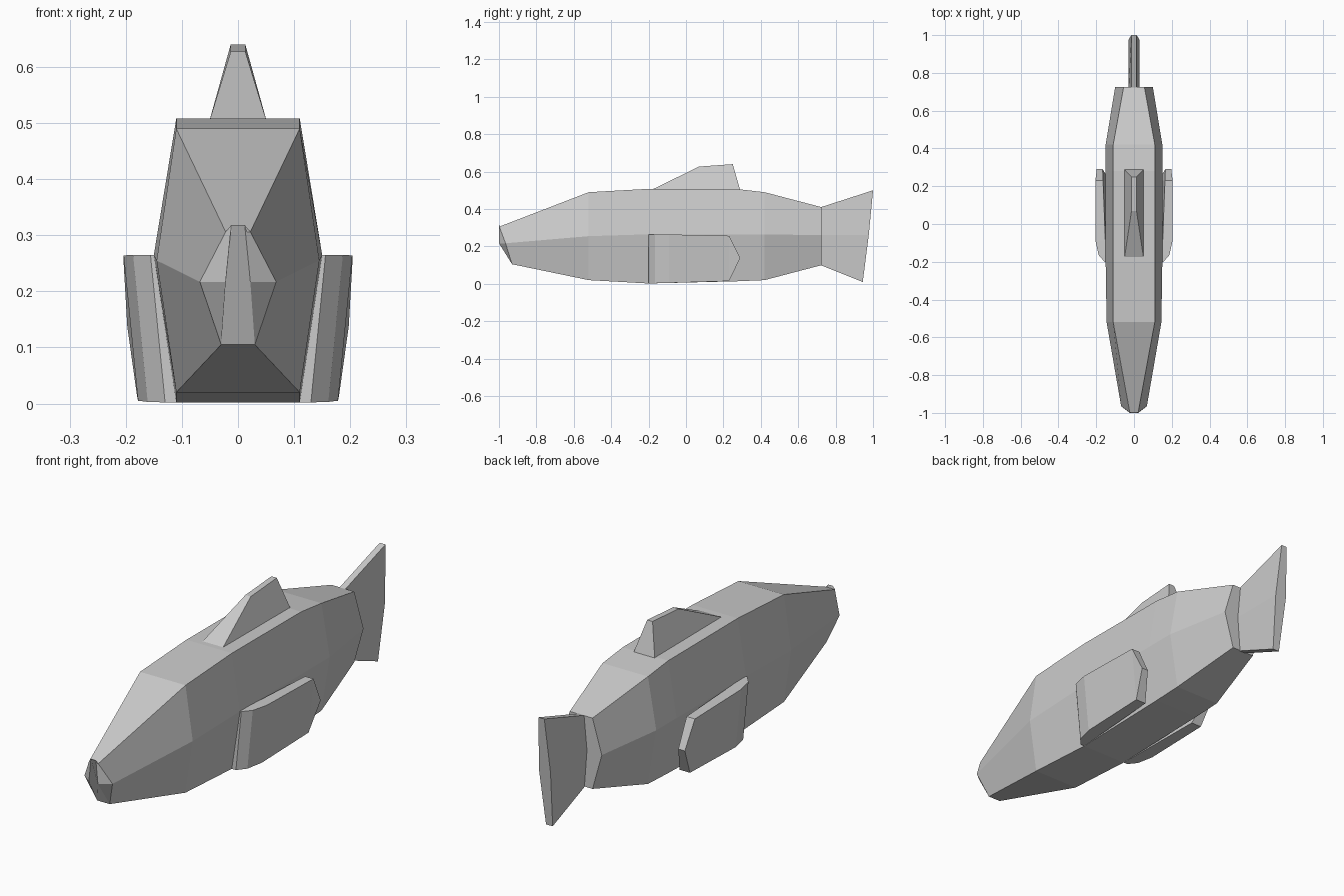
import bpy, bmesh

if "Cube" in bpy.data.objects:
    bpy.data.objects.remove(bpy.data.objects["Cube"])


def loft(name, rings, mirror=False):
    """Skin a row of equal-sized rings, cap both ends, weld collapsed points."""
    bm = bmesh.new()
    rows = [[bm.verts.new(p) for p in ring] for ring in rings]
    n = len(rows[0])
    for a, b in zip(rows, rows[1:]):
        for i in range(n):
            j = (i + 1) % n
            bm.faces.new((a[i], a[j], b[j], b[i]))
    bm.faces.new(rows[0])
    bm.faces.new(rows[-1])
    bmesh.ops.remove_doubles(bm, verts=bm.verts[:], dist=0.0005)
    bmesh.ops.recalc_face_normals(bm, faces=bm.faces[:])
    mesh = bpy.data.meshes.new(name)
    bm.to_mesh(mesh)
    bm.free()
    obj = bpy.data.objects.new(name, mesh)
    bpy.context.collection.objects.link(obj)
    if mirror:
        mod = obj.modifiers.new("mirror", 'MIRROR')
        mod.use_mirror_merge = False
    return obj


def symmetric(*half):
    """Close a right-hand half profile (top to bottom) with its mirror."""
    return list(half) + [(-x, y, z) for x, y, z in reversed(half)]


def hexagon(y, wt, zt, wm, zm, wb, zb):
    return symmetric((wt, y, zt), (wm, y, zm), (wb, y, zb))


# Body: six-sided sections from snout to tail root
chin = (0.03, -0.93, 0.105)
loft("body", [
    symmetric((0.012, -1, 0.318), (0.022, -1, 0.217), chin),
    symmetric((0.022, -0.998, 0.306), (0.068, -0.965, 0.217), chin),
    hexagon(-0.52, 0.11, 0.49, 0.145, 0.255, 0.11, 0.02),
    hexagon(-0.20, 0.11, 0.508, 0.15, 0.265, 0.11, 0.002),
    hexagon(0.28, 0.11, 0.506, 0.15, 0.265, 0.11, 0.014),
    hexagon(0.42, 0.11, 0.49, 0.15, 0.265, 0.11, 0.02),
    hexagon(0.725, 0.055, 0.41, 0.10, 0.26, 0.055, 0.10),
])

# Tail fin: thin, flaring, slightly swollen at mid height
loft("tail_fin", [
    symmetric((0.014, 0.715, 0.408), (0.028, 0.715, 0.26), (0.016, 0.715, 0.102)),
    symmetric((0.014, 1.0, 0.50), (0.028, 0.977, 0.26), (0.016, 0.945, 0.01)),
])

# Dorsal fin: tapered from a wide base
loft("dorsal_fin", [
    [(-0.052, -0.19, 0.50), (0.052, -0.19, 0.50), (0.052, 0.29, 0.50), (-0.052, 0.29, 0.50)],
    [(-0.013, 0.07, 0.627), (0.013, 0.07, 0.627), (0.013, 0.25, 0.64), (-0.013, 0.25, 0.64)],
])


# Side fins: leaning slabs with a chamfered front and pointed rear
def fin_section(y, inner, outer, zt, zb):
    def lean(z):
        return (0.265 - z) / 0.262
    return [(inner - 0.037 * lean(zt), y, zt), (outer - 0.026 * lean(zt), y, zt),
            (outer - 0.026 * lean(zb), y, zb), (inner - 0.037 * lean(zb), y, zb)]


loft("side_fins", [
    fin_section(-0.20, 0.147, 0.156, 0.265, 0.002),
    fin_section(-0.165, 0.148, 0.187, 0.265, 0.003),
    fin_section(-0.09, 0.152, 0.204, 0.264, 0.005),
    fin_section(0.23, 0.165, 0.205, 0.257, 0.015),
    fin_section(0.29, 0.184, 0.21, 0.138, 0.138),
], mirror=True)
